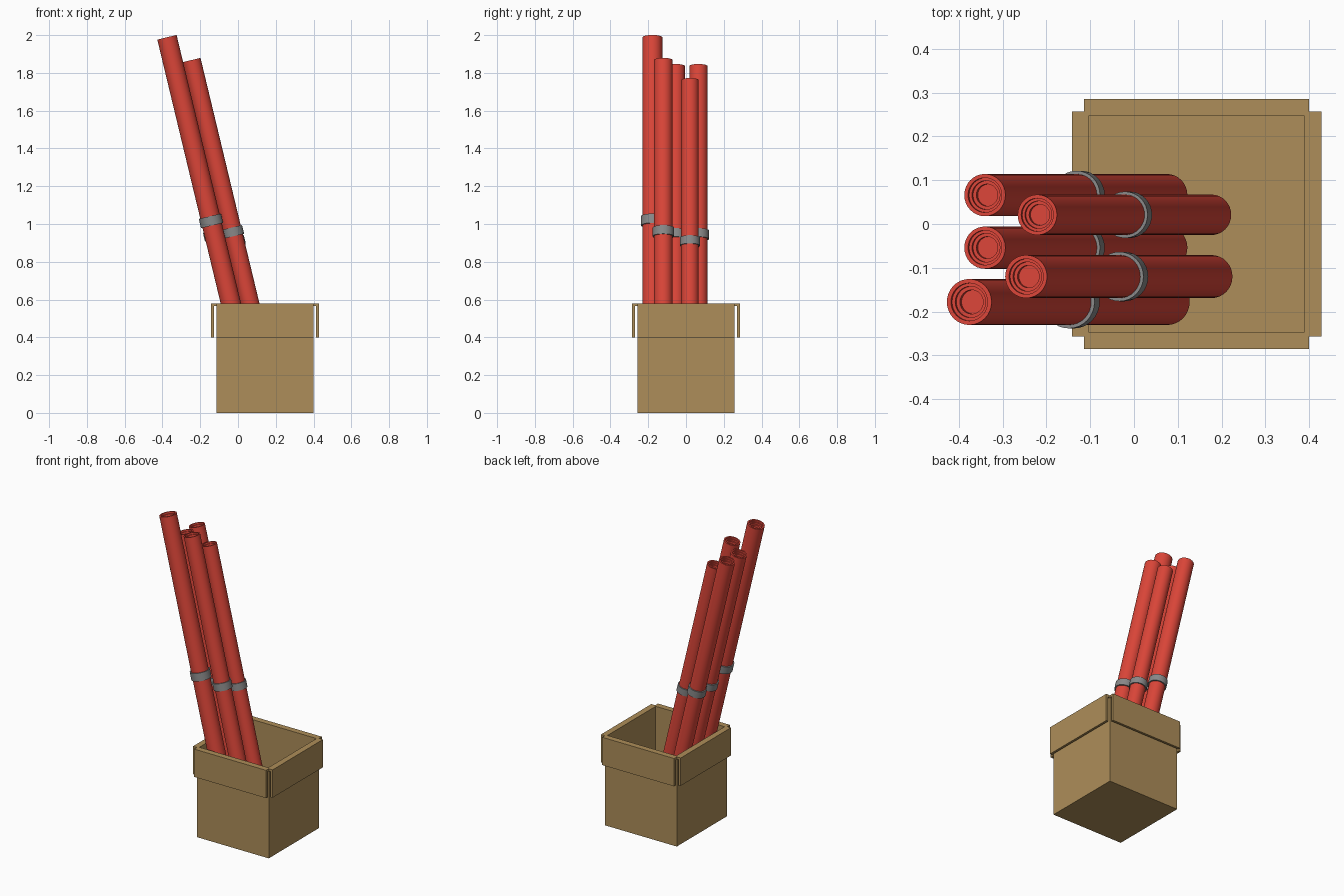
import bpy, bmesh, math
from mathutils import Matrix

if "Cube" in bpy.data.objects:
    bpy.data.objects.remove(bpy.data.objects["Cube"])

TILT = math.radians(-13.5)
BOX_X, HALF, WALL, TOP = 0.143, 0.257, 0.015, 0.58


def material(name, rgb):
    m = bpy.data.materials.new(name)
    m.diffuse_color = (*rgb, 1)
    m.use_nodes = True
    m.node_tree.nodes["Principled BSDF"].inputs["Base Color"].default_value = m.diffuse_color
    return m


RED = material("red", (0.71, 0.06, 0.04))
TAN = material("cardboard", (0.42, 0.27, 0.10))
GREY = material("grey", (0.25, 0.25, 0.25))


def make_object(name, bm, mat):
    bmesh.ops.recalc_face_normals(bm, faces=bm.faces)
    me = bpy.data.meshes.new(name)
    bm.to_mesh(me)
    bm.free()
    me.materials.append(mat)
    ob = bpy.data.objects.new(name, me)
    bpy.context.collection.objects.link(ob)
    return ob


def lathe(name, profile, mat, closed=False, steps=32):
    """Revolve (radius, height) points around z, smooth with sharp rims."""
    bm = bmesh.new()
    vs = [bm.verts.new((r, 0, z)) for r, z in profile]
    es = [bm.edges.new(p) for p in zip(vs, vs[1:])]
    if closed:
        es.append(bm.edges.new((vs[-1], vs[0])))
    bmesh.ops.spin(bm, geom=vs + es, cent=(0, 0, 0), axis=(0, 0, 1),
                   angle=2 * math.pi, steps=steps, use_merge=True)
    bmesh.ops.remove_doubles(bm, verts=bm.verts, dist=1e-5)
    ob = make_object(name, bm, mat)
    bpy.ops.object.select_all(action='DESELECT')
    ob.select_set(True)
    bpy.context.view_layer.objects.active = ob
    bpy.ops.object.shade_smooth_by_angle(angle=math.radians(35))
    return ob


# Open cardboard box: block with inset top pushed down to the floor
bm = bmesh.new()
bmesh.ops.create_cube(bm, size=1, matrix=Matrix.Translation((BOX_X, 0, TOP / 2))
                      @ Matrix.Diagonal((2 * HALF, 2 * HALF, TOP, 1)))
top = max(bm.faces, key=lambda f: f.calc_center_median().z)
bmesh.ops.inset_region(bm, faces=[top], thickness=WALL)
hole = bmesh.ops.extrude_discrete_faces(bm, faces=[top])["faces"][0]
for v in hole.verts:
    v.co.z = WALL
make_object("box", bm, TAN)

# Four folded flaps: hooked profile extruded along each side
OUT = 0.285
hook = [(HALF, TOP), (OUT, TOP), (OUT, 0.40), (OUT - WALL, 0.40),
        (OUT - WALL, TOP - WALL), (HALF, TOP - WALL)]
for i, side in enumerate(("right", "back", "left", "front")):
    bm = bmesh.new()
    face = bm.faces.new([bm.verts.new((x, -HALF, z)) for x, z in hook])
    ext = bmesh.ops.extrude_face_region(bm, geom=[face])["geom"]
    bmesh.ops.translate(bm, vec=(0, 2 * HALF, 0),
                        verts=[g for g in ext if isinstance(g, bmesh.types.BMVert)])
    ob = make_object(side + "_flap", bm, TAN)
    ob.location.x = BOX_X
    ob.rotation_euler.z = i * math.pi / 2

# Leaning tubes with stepped open tips, each with a band: (x, y, length)
tubes = [(0.076, -0.178, 1.937), (0.075, -0.054, 1.78), (0.075, 0.066, 1.78),
         (0.177, -0.120, 1.813), (0.177, 0.021, 1.704)]
for i, (x, y, length) in enumerate(tubes, 1):
    R = 0.0271
    tip = [(0, 0), (R, 0), (R, 1), (R * 0.82, 1), (R * 0.82, 0.994),
           (R * 0.68, 0.994), (R * 0.68, 0.988), (R * 0.52, 0.988),
           (R * 0.52, 0.980), (0, 0.980)]
    tube = lathe(f"tube_{i}", tip, RED)
    band = lathe(f"band_{i}", [(R * 0.98, 0.471), (R * 1.15, 0.471),
                               (R * 1.15, 0.497), (R * 0.98, 0.497)], GREY, True)
    for ob in (tube, band):
        ob.location = (x, y, 0.105)
        ob.rotation_euler.y = TILT
        ob.scale = (length,) * 3
